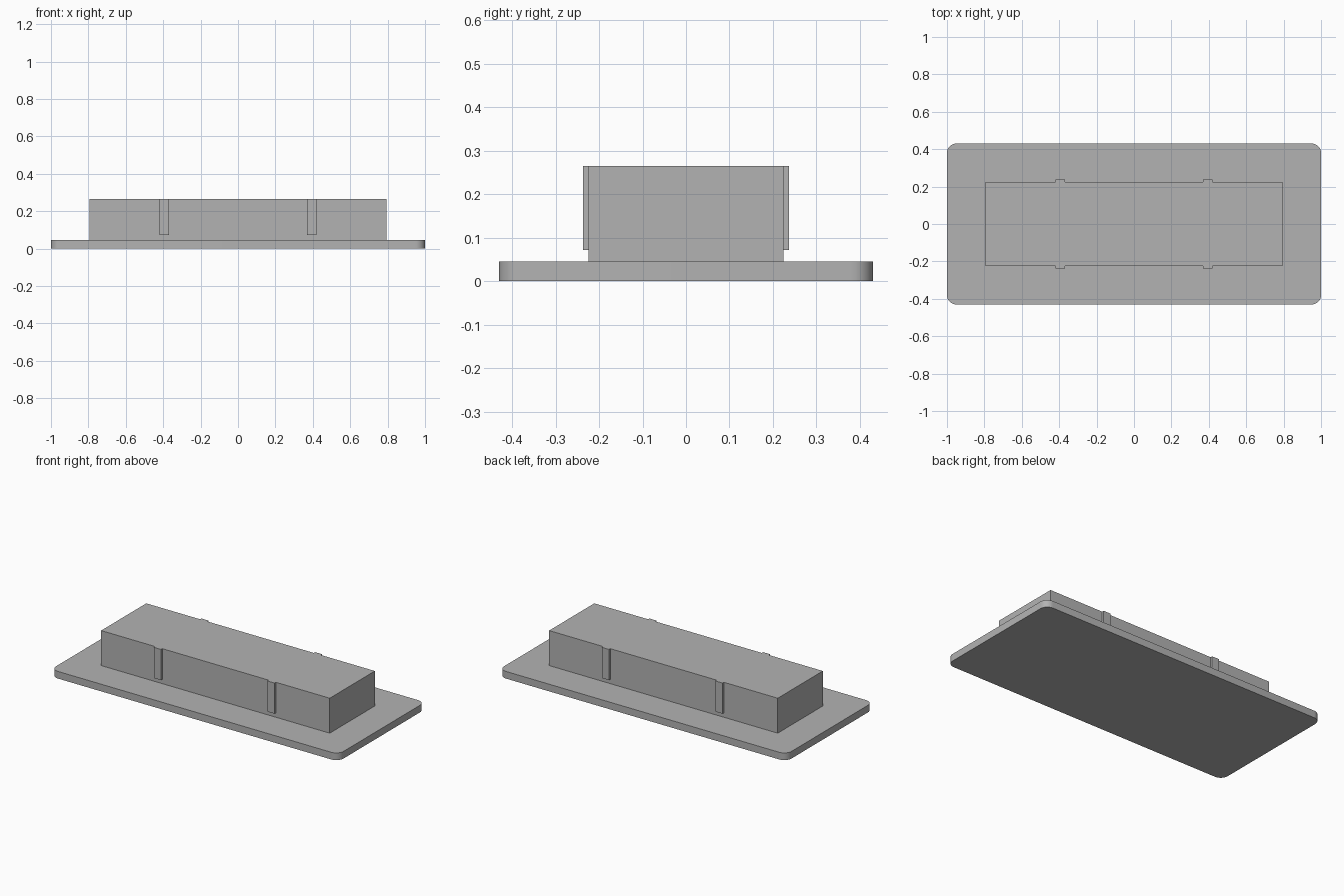
import bpy
import bmesh
from math import radians

cube = bpy.data.objects.get("Cube")
if cube:
    bpy.data.objects.remove(cube, do_unlink=True)

GREY = (0.45, 0.45, 0.45, 1)
grey = bpy.data.materials.new("plain grey")
grey.use_nodes = True
grey.diffuse_color = GREY
grey.node_tree.nodes["Principled BSDF"].inputs["Base Color"].default_value = GREY


def box(name, low, high, corner_radius=0):
    """Box between two corners, with optional rounded vertical edges."""
    bm = bmesh.new()
    bmesh.ops.create_cube(bm, size=1)
    for v in bm.verts:
        v.co = [high[i] if v.co[i] > 0 else low[i] for i in range(3)]
    if corner_radius:
        upright = [e for e in bm.edges
                   if abs(e.verts[0].co.z - e.verts[1].co.z) > 0.001]
        bmesh.ops.bevel(bm, geom=upright, offset=corner_radius, segments=10,
                        profile=0.5, affect='EDGES')
    mesh = bpy.data.meshes.new(name)
    bm.to_mesh(mesh)
    bm.free()
    mesh.materials.append(grey)
    obj = bpy.data.objects.new(name, mesh)
    bpy.context.collection.objects.link(obj)
    return obj


BASE_TOP, BLOCK_TOP = 0.045, 0.265
BLOCK_Y, RIB_Y = 0.224, 0.237

# Rounded base plate
base = box("base_plate", (-1, -0.43, 0), (1, 0.43, BASE_TOP), 0.05)
bpy.context.view_layer.objects.active = base
base.select_set(True)
bpy.ops.object.shade_smooth_by_angle(angle=radians(30))

# Raised block
box("raised_block", (-0.795, -BLOCK_Y, BASE_TOP), (0.795, BLOCK_Y, BLOCK_TOP))

# Small ribs on the front and back of the block
for side, x in (("left", 0.395), ("right", -0.395)):
    for face, y0, y1 in (("front", -RIB_Y, -BLOCK_Y), ("back", BLOCK_Y, RIB_Y)):
        box(f"{face}_{side}_rib", (x - 0.025, y0, 0.072), (x + 0.025, y1, BLOCK_TOP))
